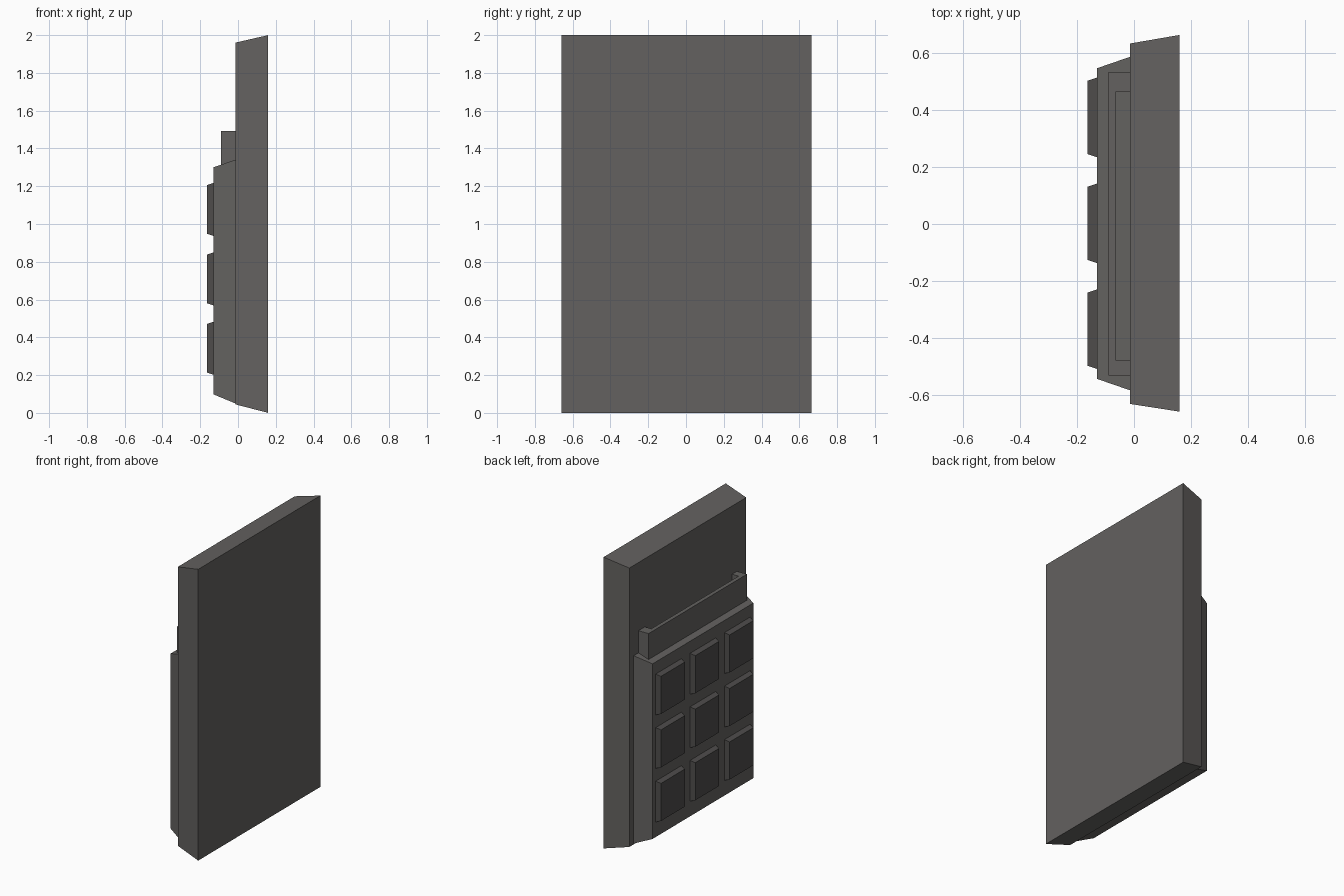
import bpy, bmesh

if "Cube" in bpy.data.objects:
    bpy.data.objects.remove(bpy.data.objects["Cube"])


def material(name, rgb):
    m = bpy.data.materials.new(name)
    m.diffuse_color = (*rgb, 1)
    m.use_nodes = True
    m.node_tree.nodes["Principled BSDF"].inputs["Base Color"].default_value = m.diffuse_color
    return m


body_grey = material("dark_grey", (0.125, 0.12, 0.115))
key_grey = material("key_grey", (0.075, 0.072, 0.07))


def add_object(name, bm, mat):
    bmesh.ops.recalc_face_normals(bm, faces=bm.faces)
    me = bpy.data.meshes.new(name)
    bm.to_mesh(me)
    bm.free()
    me.materials.append(mat)
    ob = bpy.data.objects.new(name, me)
    bpy.context.collection.objects.link(ob)
    return ob


def tapered_block(name, x_in, rect_in, x_out, rect_out, mat):
    """Block along x between two (y0, y1, z0, z1) rectangles."""
    bm = bmesh.new()
    bmesh.ops.create_cube(bm, size=2)
    for v in bm.verts:
        x, (y0, y1, z0, z1) = (x_in, rect_in) if v.co.x > 0 else (x_out, rect_out)
        v.co = (x, y1 if v.co.y > 0 else y0, z1 if v.co.z > 0 else z0)
    return add_object(name, bm, mat)


# Main slab, wider on its +x face
tapered_block("slab", 0.16, (-0.66, 0.665, 0, 2),
              -0.014, (-0.633, 0.635, 0.045, 1.96), body_grey)

# Raised panel carrying the keys
tapered_block("raised_panel", -0.014, (-0.585, 0.588, 0.05, 1.34),
              -0.13, (-0.545, 0.548, 0.098, 1.30), body_grey)

# U-shaped ledge above the panel, open towards the slab
bm = bmesh.new()
outline = [(-0.014, -0.533), (-0.09, -0.533), (-0.09, 0.535), (-0.014, 0.535),
           (-0.014, 0.467), (-0.063, 0.467), (-0.063, -0.48), (-0.014, -0.48)]
face = bm.faces.new([bm.verts.new((x, y, 1.29)) for x, y in outline])
top = bmesh.ops.extrude_face_region(bm, geom=[face])["geom"]
bmesh.ops.translate(bm, vec=(0, 0, 0.202),
                    verts=[g for g in top if isinstance(g, bmesh.types.BMVert)])
add_object("ledge_rim", bm, body_grey)

# 3 x 3 grid of bevelled keys
for row in range(3):
    for col in range(3):
        y, z = -0.37 + 0.3725 * col, 0.342 + 0.3675 * row
        a, b = 0.14, 0.129
        tapered_block(f"key_{row + 1}_{col + 1}",
                      -0.13, (y - a, y + a, z - a, z + a),
                      -0.163, (y - b, y + b, z - b, z + b), key_grey)
